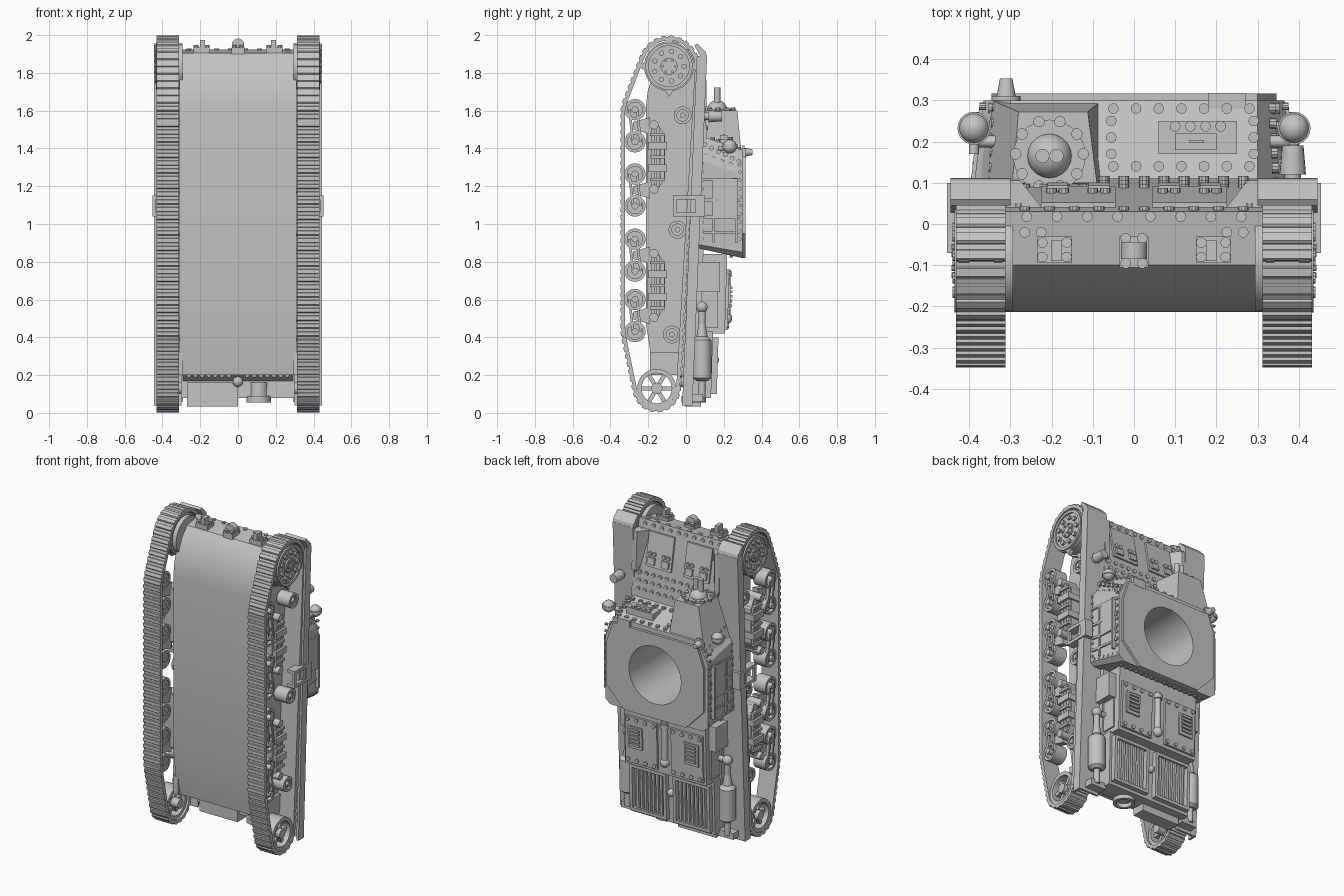
import bpy, bmesh
from math import sin, cos, pi, radians
from mathutils import Vector, geometry

cube = bpy.data.objects.get("Cube")
if cube:
    bpy.data.objects.remove(cube)

paint = bpy.data.materials.new("plain grey")
paint.use_nodes = True
GREY = (0.55, 0.55, 0.55, 1)
paint.diffuse_color = GREY
paint.node_tree.nodes["Principled BSDF"].inputs["Base Color"].default_value = GREY


# Solids are lists of rings; add() skins them into one object
def place(axis, u, v, w):
    return Vector({"x": (w, u, v), "y": (u, w, v), "z": (u, v, w)}[axis])


def prism(axis, pts, a, b, end=None):
    return [[place(axis, u, v, a) for u, v in pts], [place(axis, u, v, b) for u, v in end or pts]]


def box(x, y, z):
    return prism("z", [(x[0], y[0]), (x[1], y[0]), (x[1], y[1]), (x[0], y[1])], *z)


def slab(x, z, line, low, high):
    a, b = z
    return prism("x", [(line(a) + low, a), (line(b) + low, b), (line(b) + high, b), (line(a) + high, a)], *x)


def turn(axis, centre, profile, n=24):
    ring = [(cos(2 * pi * i / n), sin(2 * pi * i / n)) for i in range(n)]
    return [[Vector(centre) + place(axis, r * c, r * s, h) for c, s in ring] for r, h in profile]


def rod(axis, centre, r, length, n=20, tip=None):
    return turn(axis, centre, [(r, 0), (r if tip is None else tip, length)], n)


def tube(axis, centre, outer, inner, length):
    return turn(axis, centre, [(outer, 0), (outer, length), (inner, length), (inner, 0), (outer, 0)], 28)


def ball(centre, r):
    return turn("z", centre, [(r * cos(radians(t)), r * sin(radians(t))) for t in range(-85, 90, 17)], 20)


def rivets(axis, start, stop, n, r=0.013):
    a, b = Vector(start), Vector(stop)
    return [turn(axis, a.lerp(b, i / max(n - 1, 1)), [(r, -0.008), (r, 0.008)], 10) for i in range(n)]


def circle_rivets(axis, centre, radius, n, r=0.012):
    return [turn(axis, Vector(centre) + place(axis, radius * cos(2 * pi * i / n), radius * sin(2 * pi * i / n), 0),
                 [(r, -0.008), (r, 0.01)], 10) for i in range(n)]


def shade(me):
    me.polygons.foreach_set("use_smooth", [True] * len(me.polygons))
    me.set_sharp_from_angle(angle=radians(30))


def add(name, solids, mirror=False):
    bm = bmesh.new()
    for rings in solids:
        closed = rings[0] == rings[-1]
        loops = [[bm.verts.new(p) for p in ring] for ring in (rings[:-1] if closed else rings)]
        if closed:
            loops.append(loops[0])
        else:
            bm.faces.new(loops[0])
            bm.faces.new(loops[-1])
        for a, b in zip(loops, loops[1:]):
            for i in range(len(a)):
                bm.faces.new((a[i - 1], a[i], b[i], b[i - 1]))
    bmesh.ops.recalc_face_normals(bm, faces=bm.faces)
    me = bpy.data.meshes.new(name)
    bm.to_mesh(me)
    bm.free()
    me.materials.append(paint)
    shade(me)
    ob = bpy.data.objects.new(name, me)
    bpy.context.collection.objects.link(ob)
    if mirror:
        ob.modifiers.new("Mirror", "MIRROR")
    return ob


# Sloping surfaces: height (y) as a function of length (z)
def glacis(z): return 0.03 + (1.925 - z) * 0.188
def fender(z): return 0.018 + z * 0.042
def engine(z): return 0.193 + z * 0.03
def tail(z): return 0.13 + z * 0.03


# Hull tub with rounded nose
hull = add("hull", [prism("x", [(-.213, 1.62), (-.203, 1.70), (-.18, 1.78), (-.147, 1.85), (-.1, 1.905), (.03, 1.925),
                                (.11, 1.5), (.08, .42), (.06, .2), (-.17, .2), (-.213, .48)], -.311, .311)])

# Fighting compartment with roof plate and turret opening
def plan(front, wide, rear, narrow, chamfer):
    right = [(.30, front), (wide, front - .13), (wide, rear + chamfer), (narrow, rear)]
    return right + [(-x, z) for x, z in reversed(right)]

casemate = add("casemate", [prism("y", plan(1.47, .39, .87, .365, .02), .07, .3, plan(1.39, .365, .82, .33, .03))])
roof = add("roof_plate", [prism("y", plan(1.36, .345, .82, .22, .13), .29, .316)])
cutter = add("turret_opening_cutter", [rod("y", (0, -.19, 1.1), .185, 1, 48)])
cutter.hide_render = True
for ob in (hull, casemate, roof):
    cut = ob.modifiers.new("Opening", "BOOLEAN")
    cut.object = cutter
    cut.solver = "EXACT"
    bpy.context.view_layer.objects.active = ob
    bpy.ops.object.modifier_apply(modifier=cut.name)
    shade(ob.data)
bpy.data.objects.remove(cutter)

# Gun sponson beside the driver
add("sponson", [prism("z", [(-.385, .08), (-.07, .08), (-.08, .298), (-.34, .298)], 1.33, 1.6,
                      [(-.295, .1), (-.09, .1), (-.112, .272), (-.28, .272)])])
GUN = (-.205, .165, 1.6)
add("gun_mount", [rod("z", GUN, .088, .01, 28), ball(GUN, .055)]
    + [rod("z", (x, .165, 1.6), .017, .122) for x in (-.222, -.188)] + circle_rivets("z", (-.205, .17, 1.606), .082, 10, .014))

# Driver's plate, vision flap and rivets
add("driver_flap", [box((.06, .25), (.17, .25), (1.38, 1.45)), box((.1, .2), (.18, .22), (1.4, 1.47)),
                    box((.135, .17), (.197, .204), (1.4, 1.476))] + rivets("z", (.1, .237, 1.452), (.21, .237, 1.452), 4))
add("driver_plate_rivets", rivets("z", (-.05, .28, 1.4), (.28, .28, 1.4), 7) + rivets("z", (-.05, .14, 1.45), (.28, .14, 1.45), 7)
    + rivets("z", (-.055, .17, 1.44), (-.055, .25, 1.41), 3) + rivets("z", (.29, .17, 1.44), (.29, .25, 1.41), 3))

# Casemate side doors, straps and rivets
add("side_doors", [box((.36, .387), (.14, .27), (1.03, 1.24))]
    + [prism("z", [(.37, .09), (.397, .09), (.375, .285), (.35, .285)], z, z + .014) for z in (.95, 1.03, 1.12, 1.23)]
    + [box((.36, .392), (y, y + .012), (.9, 1.24)) for y in (.14, .26)], True)
add("side_rivets", [r for y, x in ((.085, .388), (.285, .367))
                    for r in rivets("x", (x, y, .92), (x, y, 1.32), 10, .009)], True)
add("corner_rivets", rivets("x", (.345, .1, 1.42), (.335, .28, 1.33), 6) + rivets("x", (.355, .1, 1.36), (.345, .28, 1.3), 5)
    + rivets("x", (.384, .1, .9), (.362, .28, .87), 6, .009) + rivets("z", (.03, .24, .83), (.3, .24, .83), 8, .009), True)
add("roof_fitting", [box((.18, .27), (.28, .318), (1.35, 1.4))])
add("periscope", [rod("y", (-.31, .3, 1.38), .035, .01), rod("y", (-.31, .3, 1.38), .025, .053, 20, .015)])

# Headlights and horn
add("headlights", [ball((.388, .232, 1.41), .037), rod("z", (.388, .232, 1.4), .04, .02),
                   rod("x", (.33, .2, 1.39), .014, .06), rod("y", (.388, .17, 1.4), .012, .06)], True)
add("horn", [rod("y", (.385, .09, 1.57), .02, .05), rod("y", (.385, .12, 1.57), .032, .07, 20, .026)])

# Glacis hatches, hinges and rivet rows
add("glacis_hatches", [slab((.045, .225), (1.66, 1.87), glacis, -.01, .012)]
    + [slab((x, x + .05), (1.68, 1.72), glacis, 0, .025) for x in (.06, .16)]
    + [r for x in (.07, .1, .17, .2) for r in rivets("y", (x, glacis(1.74) + .014, 1.74), (x, glacis(1.74) + .014, 1.74), 1)], True)
add("glacis_rivets", [r for z, n in ((1.9, 5), (1.61, 6), (1.56, 6), (1.51, 6))
                      for r in rivets("y", (.025, glacis(z), z), (.265, glacis(z), z), n)]
    + rivets("y", (.28, glacis(1.86), 1.86), (.28, glacis(1.6), 1.6), 8), True)

# Nose rivets and towing lugs
add("nose_rivets", rivets("z", (.04, .018, 1.922), (.26, .018, 1.922), 4) + rivets("z", (.225, -.02, 1.916), (.265, -.02, 1.916), 2), True)
add("tow_lugs", [box((.15, .235), (-.095, -.03), (1.89, 1.935)), box((.175, .2), (-.09, -.04), (1.9, 1.975))]
    + [r for y in (-.08, -.045) for r in rivets("z", (.163, y, 1.94), (.222, y, 1.94), 2)], True)
add("centre_lug", [box((-.035, .035), (-.105, -.03), (1.89, 1.935)), rod("y", (0, -.085, 1.95), .032, .04)]
    + [r for y in (-.095, -.035) for r in rivets("z", (-.02, y, 1.94), (.02, y, 1.94), 2)])

# Fenders with outer lip, turned-down front and inner brace
add("fenders", [slab((.30, .44), (.04, 1.89), fender, 0, .014), slab((.43, .445), (.04, 1.89), fender, -.04, .014),
                prism("x", [(.08, 1.88), (.11, 1.89), (.105, 1.91), (.06, 1.955), (.045, 1.945)], .3, .445),
                prism("z", [(.25, .04), (.31, .04), (.31, .11), (.28, .11)], 1.62, 1.87,
                      [(.22, .035), (.31, .035), (.31, .105), (.275, .105)])], True)
add("side_stirrups", [box((.40, .453), (-.07, .07), (1.13, 1.15)), box((.40, .453), (-.07, .07), (1.04, 1.06)),
                      box((.435, .453), (-.07, -.05), (1.04, 1.15)), box((.4, .453), (.05, .1), (1.04, 1.15))], True)

# Tracks: shoes spaced along the belt wrapped round the wheels
FRONT, REAR = (-.09, 1.835), (-.155, .13)
WHEELS = [z for top in (1.605, 1.265, .92, .6) for z in (top, top - .17)]
circles = [(*FRONT, .15), (*REAR, .115), (-.27, WHEELS[0], .064), (-.27, WHEELS[-1], .064)]
cloud = [Vector((y + r * cos(pi * i / 32), z + r * sin(pi * i / 32))) for y, z, r in circles for i in range(64)]
belt = [cloud[i] for i in geometry.convex_hull_2d(cloud)]
lengths = [(belt[i] - belt[i - 1]).length for i in range(len(belt))]
COUNT = 104
step, stations, travelled = sum(lengths) / COUNT, [], 0
for i, length in enumerate(lengths):
    while len(stations) < COUNT and len(stations) * step <= travelled + length:
        stations.append(belt[i - 1].lerp(belt[i], (len(stations) * step - travelled) / length))
    travelled += length
middle = Vector((-.13, 1))
shoes = []
for i, q in enumerate(stations):
    p = stations[i - 1]
    out = Vector((q.y - p.y, p.x - q.x)).normalized()
    out *= 1 if out.dot(p - middle) > 0 else -1
    outline = [(0, -.012), (1, -.012), (1, .008), (.9, .014), (.4, .014), (.35, .007), (0, .007)]
    shoes.append(prism("x", [p.lerp(q, t) + out * h for t, h in outline], .312, .432))
add("tracks", shoes, True)

# Drive sprockets
y, z = FRONT
teeth = [(y + r * cos(pi * i / 20), z + r * sin(pi * i / 20)) for i in range(40) for r in (.162 if i % 10 == 0 else .132,)]
add("sprockets", [prism("x", teeth, .40, .425), prism("x", teeth, .32, .34), rod("x", (.293, y, z), .12, .13, 32),
                  tube("x", (.41, y, z), .125, .108, .025), rod("x", (.41, y, z), .045, .025), rod("x", (.42, y, z), .02, .02)]
    + circle_rivets("x", (.43, y, z), .08, 9, .014) + circle_rivets("x", (.433, y, z), .034, 6, .007), True)

# Spoked idlers
y, z = REAR
spokes = []
for i in range(6):
    d, s = Vector((cos(pi * i / 3), sin(pi * i / 3))), Vector((-sin(pi * i / 3), cos(pi * i / 3))) * .011
    c = Vector(REAR)
    spokes.append(prism("x", [c + s, c - s, c + d * .09 - s, c + d * .09 + s], .35, .4))
add("idlers", spokes + [tube("x", (.325, y, z), .103, .08, .1), rod("x", (.3, y, z), .03, .125)], True)
add("idler_arms", [box((.295, .33), (-.19, -.03), (.2, .32))], True)

# Road wheels in pairs on rocker arms
wheels = []
for z in WHEELS:
    wheels += [tube("x", (.33, -.27, z), .056, .04, .085), rod("x", (.335, -.27, z), .042, .06), rod("x", (.33, -.27, z), .018, .1)]
add("road_wheels", wheels, True)
rockers = []
for z in WHEELS[::2]:
    rockers += [prism("x", [(y - .007, z), (y + .007, z), (y + .027, z - .17), (y + .013, z - .17)], .40, .42) for y in (-.3, -.26)]
    rockers.append(prism("x", [(-.28, z - .105), (-.28, z - .065), (-.19, z - .04), (-.19, z - .13)], .34, .38))
add("rocker_arms", rockers, True)

# Leaf springs in their housings, and return rollers
springs = []
for c in (1.355, .675):
    springs.append(prism("x", [(-.205, c - .17), (-.205, c + .17), (-.15, c + .175), (-.11, c + .11),
                               (-.11, c - .11), (-.15, c - .175)], .31, .385))
    springs += [box((.32, .4), (y, y + .02), (c - half, c + half)) for y, half in ((-.185, .18), (-.16, .16), (-.135, .12))]
    springs += [box((.3, .415), (-.2, -.1), (c + d - .02, c + d + .02)) for d in (-.06, .06)]
    springs += [rod("x", (.3, -.17, c + d), .024, .125) for d in (-.17, .17)]
    springs += [box((.39, .412), (-.19, -.11), (c + d - .008, c + d + .008)) for d in (-.12, 0, .12)]
add("leaf_springs", springs, True)
rollers = []
for y, z in ((-.018, 1.575), (-.045, .97), (-.075, .415)):
    rollers += [tube("x", (.32, y, z), .047, .03, .09), rod("x", (.3, y, z), .034, .1), rod("x", (.3, y, z), .015, .115)]
add("return_rollers", rollers, True)

# Engine deck: upper covers with louvres, lower grilles
add("engine_deck", [slab((-.29, .29), (.42, .84), engine, -.15, 0), slab((-.3, .3), (.08, .43), tail, -.12, 0)])
add("upper_covers", [slab((.05, .275), (.44, .74), engine, 0, .014), slab((.15, .25), (.54, .68), engine, 0, .024)]
    + [slab((.165, .235), (z, z + .014), engine, .02, .034) for z in (.56, .585, .61, .635, .655)]
    + [r for z in (.46, .72) for r in rivets("y", (.07, engine(z) + .014, z), (.255, engine(z) + .014, z), 4)], True)
frame = [slab((.025, .285), (z, z + .02), tail, 0, .03) for z in (.1, .38)]
frame += [slab((x, x + .02), (.1, .4), tail, 0, .03) for x in (.025, .265)]
add("lower_grilles", frame + [slab((.06 + .028 * i, .076 + .028 * i), (.11, .39), tail, 0, .02) for i in range(7)], True)
add("deck_pipe", [rod("z", (0, .215, .5), .02, .26), ball((0, .215, .5), .03), rod("z", (0, .215, .72), .027, .03),
                  ball((0, .15, .28), .025)])
add("deck_side_boxes", [box((.27, .34), (.05, .18), (.64, .8)), box((.27, .3), (.05, .17), (.45, .64))], True)

# Exhaust mufflers
add("mufflers", [turn("z", (.355, .085, .17), [(.03, 0), (.05, .015), (.05, .215), (.03, .235)]),
                 rod("z", (.355, .085, .08), .018, .5), ball((.355, .085, .56), .03), rod("z", (.355, .085, .4), .03, .07, 20, .018),
                 rod("x", (.27, .085, .56), .018, .08), box((.29, .4), (.03, .09), (.06, .1))], True)

# Rear plate fittings
add("rear_overhang", [prism("x", [(-.04, .21), (.08, .12), (.12, .12), (.12, .21)], -.29, .29)])
add("rear_rivets", rivets("y", (.05, -.03, .2), (.26, -.03, .2), 7, .012), True)
add("rear_box", [box((-.27, 0), (-.005, .08), (.035, .16))])
add("rear_coupling", [rod("z", (.11, .04, .08), .05, .08), tube("z", (.11, .04, .055), .065, .045, .035), ball((0, -.02, .165), .028)])
